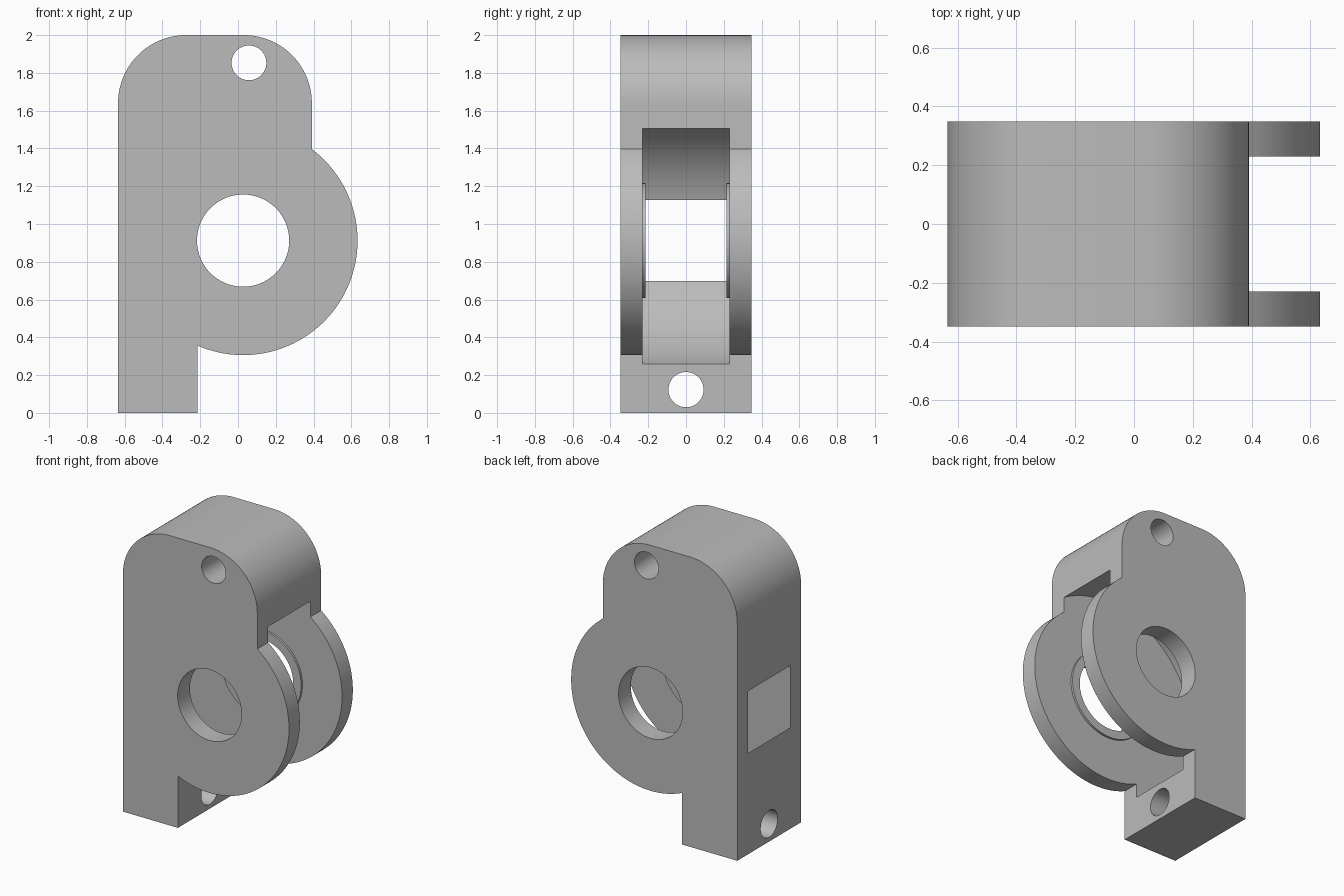
import bpy, bmesh
from math import sin, cos, pi, atan2, sqrt
from mathutils import Matrix

cube = bpy.data.objects.get("Cube")
if cube:
    bpy.data.objects.remove(cube, do_unlink=True)

# Main dimensions
LEFT, RIGHT, FOOT = -0.635, 0.391, -0.215
HALF_DEPTH, TOP, CORNER = 0.348, 2.0, 0.36
CX, CZ, LUG_R = 0.027, 0.912, 0.606
SEGMENTS = 96

grey = bpy.data.materials.new("plain grey")
grey.use_nodes = True
COLOUR = (0.5, 0.5, 0.5, 1)
grey.diffuse_color = COLOUR
grey.node_tree.nodes["Principled BSDF"].inputs["Base Color"].default_value = COLOUR


def make_object(name, bm):
    bmesh.ops.recalc_face_normals(bm, faces=bm.faces)
    mesh = bpy.data.meshes.new(name)
    bm.to_mesh(mesh)
    bm.free()
    mesh.materials.append(grey)
    obj = bpy.data.objects.new(name, mesh)
    bpy.context.collection.objects.link(obj)
    return obj


def arc(x, z, r, start, end, steps):
    angles = [start + (end - start) * i / steps for i in range(steps + 1)]
    return [(x + r * cos(a), z + r * sin(a)) for a in angles]


def lathe(name, profile, matrix):
    """Closed solid turned about local z from (radius, height) pairs."""
    bm = bmesh.new()
    rings = [[bm.verts.new((x, y, h)) for x, y in
              arc(0, 0, r, 0, 2 * pi, SEGMENTS)[:-1]] for r, h in profile]
    for low, high in zip(rings, rings[1:]):
        for i in range(SEGMENTS):
            j = (i + 1) % SEGMENTS
            bm.faces.new((low[i], low[j], high[j], high[i]))
    bm.faces.new(rings[0])
    bm.faces.new(rings[-1])
    bm.transform(matrix)
    obj = make_object(name, bm)
    obj.hide_render = True
    return obj


# Body outline: foot, round lug and upright with rounded top corners
lug_start = atan2(-sqrt(LUG_R**2 - (FOOT - CX)**2), FOOT - CX)
lug_end = atan2(sqrt(LUG_R**2 - (RIGHT - CX)**2), RIGHT - CX)
outline = [(LEFT, 0), (FOOT, 0)]
outline += arc(CX, CZ, LUG_R, lug_start, lug_end, 64)
outline += arc(RIGHT - CORNER, TOP - CORNER, CORNER, 0, pi / 2, 24)
outline += arc(LEFT + CORNER, TOP - CORNER, CORNER, pi / 2, pi, 24)

bm = bmesh.new()
front = bm.faces.new([bm.verts.new((x, -HALF_DEPTH, z)) for x, z in outline])
extruded = bmesh.ops.extrude_face_region(bm, geom=[front], use_keep_orig=True)
bmesh.ops.translate(bm, vec=(0, 2 * HALF_DEPTH, 0),
                    verts=[g for g in extruded["geom"] if isinstance(g, bmesh.types.BMVert)])
body = make_object("bracket_body", bm)

# Wheel pocket with axle bore, leaving a thin raised boss on each inner wall
along_y = Matrix.Rotation(-pi / 2, 4, "X")
along_x = Matrix.Rotation(pi / 2, 4, "Y")
half = [(0.244, -0.5), (0.244, -0.215), (0.304, -0.215), (0.304, -0.23), (0.696, -0.23)]
pocket = half + [(r, -h) for r, h in reversed(half)]
cutters = [
    lathe("pocket_cutter", pocket, Matrix.Translation((CX, 0, CZ)) @ along_y),
    lathe("top_hole_cutter", [(0.092, -0.5), (0.092, 0.5)],
          Matrix.Translation((0.058, 0, 1.853)) @ along_y),
    lathe("foot_hole_cutter", [(0.093, -0.4), (0.093, 0.4)],
          Matrix.Translation(((LEFT + FOOT) / 2, 0, 0.123)) @ along_x),
]

# Cut the openings, then drop the cutters
bpy.context.view_layer.objects.active = body
for obj in bpy.context.selected_objects:
    obj.select_set(False)
body.select_set(True)
for cutter in cutters:
    cut = body.modifiers.new(cutter.name, "BOOLEAN")
    cut.operation, cut.solver, cut.object = "DIFFERENCE", "EXACT", cutter
    bpy.ops.object.modifier_apply(modifier=cut.name)
    bpy.data.objects.remove(cutter, do_unlink=True)
bpy.ops.object.shade_smooth_by_angle(angle=pi / 6)
